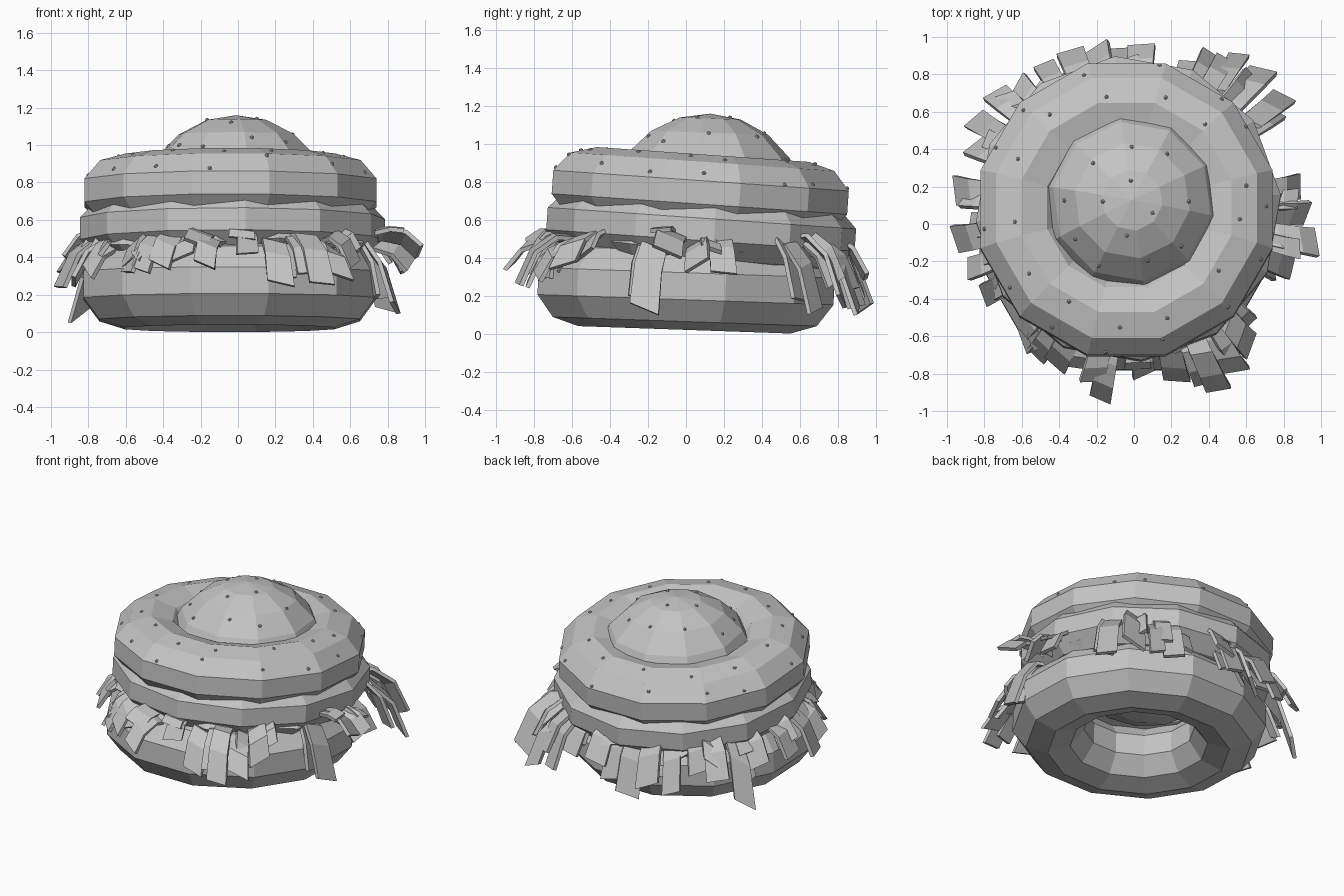
import bpy, bmesh, math, random
from math import sin, cos, pi, radians
from mathutils import Vector, Matrix
from mathutils.bvhtree import BVHTree

random.seed(4)
old = bpy.data.objects.get("Cube")
if old:
    bpy.data.objects.remove(old, do_unlink=True)

grey = bpy.data.materials.new("plain grey")
grey.use_nodes = True
grey.diffuse_color = (0.55, 0.55, 0.55, 1)
grey.node_tree.nodes["Principled BSDF"].inputs["Base Color"].default_value = (0.55, 0.55, 0.55, 1)


def finish(bm, name):
    """Turn a bmesh into a flat shaded object."""
    bmesh.ops.recalc_face_normals(bm, faces=bm.faces)
    mesh = bpy.data.meshes.new(name)
    bm.to_mesh(mesh)
    bm.free()
    mesh.materials.append(grey)
    obj = bpy.data.objects.new(name, mesh)
    bpy.context.collection.objects.link(obj)
    return obj


def place(centre, tilt, turn=0):
    return (Matrix.Translation(centre) @ Matrix.Rotation(radians(tilt), 4, "X")
            @ Matrix.Rotation(radians(turn), 4, "Z"))


def skin(bm, loops):
    """Join closed loops of equal length with quads."""
    for p, q in zip(loops, loops[1:]):
        for k in range(len(p)):
            n = (k + 1) % len(p)
            bm.faces.new((p[k], p[n], q[n], q[k]))


def ring(name, centre, major, wide, high, tilt, turn, around=12, sides=10):
    """Low-poly ring with an oval section."""
    bm = bmesh.new()
    loops = []
    for i in range(around):
        a = 2 * pi * i / around
        loop = []
        for j in range(sides):
            b = 2 * pi * (j + 0.5) / sides
            r = major + wide * cos(b)
            loop.append(bm.verts.new((r * cos(a), r * sin(a), high * sin(b))))
        loops.append(loop)
    skin(bm, loops + loops[:1])
    bm.transform(place(centre, tilt, turn))
    return finish(bm, name)


# Bun rings and the patty between them
ring("bottom_bun", (-0.045, 0, 0.25), 0.58, 0.24, 0.23, -2, 15)
ring("patty", (-0.03, 0.08, 0.55), 0.58, 0.25, 0.19, -4, 5)
top_bun = ring("top_bun", (-0.04, 0.075, 0.745), 0.58, 0.24, 0.2, -4, 15)

# Domed filling that rises through the top ring and closes the hole below
bm = bmesh.new()
bmesh.ops.create_uvsphere(bm, u_segments=10, v_segments=10, radius=0.53)
for v in bm.verts:
    if v.co.z < 0:
        v.co.z *= 0.75
bm.transform(place((-0.01, 0.11, 0.63), -2, 8))
dome = finish(bm, "dome")

# Thick slices peeking out under the patty
for i in range(9):
    a = radians(40 * i - 65)
    bm = bmesh.new()
    profile = [(0.13, -0.055), (0.19, 0), (0.13, 0.055)]
    loops = [[bm.verts.new((r * cos(k * pi / 4), r * sin(k * pi / 4), z)) for k in range(8)]
             for r, z in profile]
    skin(bm, loops)
    bm.faces.new(loops[0][::-1])
    bm.faces.new(loops[-1])
    y = 0.03 + 0.59 * sin(a)
    bm.transform(place((-0.03 + 0.59 * cos(a), y, 0.45 - 0.07 * y), random.uniform(-8, 4), 20 * i))
    finish(bm, f"slice_{i + 1}")


def leaf(bm, tip, width):
    """Folded strip drooping from under the patty to its tip."""
    out = Vector((tip.x, tip.y, 0))
    reach = out.length
    out.normalize()
    root = out * 0.64 + Vector((0, 0.03, random.uniform(0.43, 0.5)))
    bend = out * max(reach - 0.1, 0.74) + Vector((0, 0, root.z + 0.09))
    yaw = math.atan2(out.y, out.x) + random.uniform(-0.5, 0.5)
    across = Vector((-sin(yaw), cos(yaw), random.uniform(-0.6, 0.6))).normalized()
    loops = []
    for i in range(4):
        t = i / 3
        p = root * (1 - t) ** 2 + bend * (2 * t * (1 - t)) + tip * t * t
        along = (bend - root) * (1 - t) + (tip - bend) * t
        up = along.cross(across).normalized() * 0.012
        side = across * width * (0.4 + 0.1 * t)
        loops.append([bm.verts.new(p + side * s + up * u)
                      for s, u in ((-1, -1), (1, -1), (1, 1), (-1, 1))])
    skin(bm, loops)
    bm.faces.new(loops[0][::-1])
    bm.faces.new(loops[-1])


# Shredded leaves, each bunch given by the tips of its longest strips
bunches = {
    "front": [(-.18, -.93, .36), (-.3, -.76, .4), (.05, -.8, .42), (.23, -.83, .26),
              (.45, -.88, .26), (.54, -.78, .3), (.62, -.65, .36)],
    "front_right": [(-.42, -.75, .36), (-.52, -.7, .33), (-.59, -.62, .32)],
    "right": [(-.8, -.38, .32), (-.88, -.24, .27), (-.95, -.08, .24), (-.95, .18, .32)],
    "back_right": [(-.85, .42, .3), (-.85, .56, .09), (-.74, .7, .28), (-.62, .74, .32)],
    "back": [(-.48, .85, .18), (-.34, .92, .22), (-.2, .94, .13), (-.06, .93, .2), (.04, .95, .3)],
    "back_left": [(.31, .86, .26), (.42, .9, .14), (.56, .9, .12), (.69, .82, .17), (.8, .68, .12)],
    "left": [(.88, .2, .32), (.92, .06, .36), (.97, -.1, .43), (.84, -.22, .13)],
}
for name, tips in bunches.items():
    bm = bmesh.new()
    for tip in map(Vector, tips):
        leaf(bm, tip, random.uniform(0.12, 0.17))
        # A shorter strip beside each long one
        shift = Matrix.Rotation(random.uniform(-0.09, 0.09), 3, "Z")
        short = shift @ tip * random.uniform(0.9, 0.96)
        short.z = tip.z + random.uniform(0.03, 0.12)
        leaf(bm, short, random.uniform(0.1, 0.15))
    finish(bm, f"{name}_leaves")

# Seeds dropped onto the dome and the top ring
bpy.context.view_layer.update()
depsgraph = bpy.context.evaluated_depsgraph_get()
trees = [BVHTree.FromObject(o, depsgraph) for o in (dome, top_bun)]
bm = bmesh.new()
for radius, count in ((0.13, 4), (0.33, 9), (0.62, 13), (0.755, 14)):
    for i in range(count):
        a = 2 * pi * (i + random.uniform(-0.25, 0.25)) / count + radius * 9
        r = radius + random.uniform(-0.03, 0.03)
        start = Vector((-0.03 + r * cos(a), 0.09 + r * sin(a), 2))
        hits = [t.ray_cast(start, Vector((0, 0, -1)))[0] for t in trees]
        hits = [h for h in hits if h]
        if hits:
            spot = max(hits, key=lambda h: h.z)
            bmesh.ops.create_icosphere(bm, subdivisions=1, radius=0.012,
                                       matrix=Matrix.Translation(spot))
finish(bm, "seeds")
